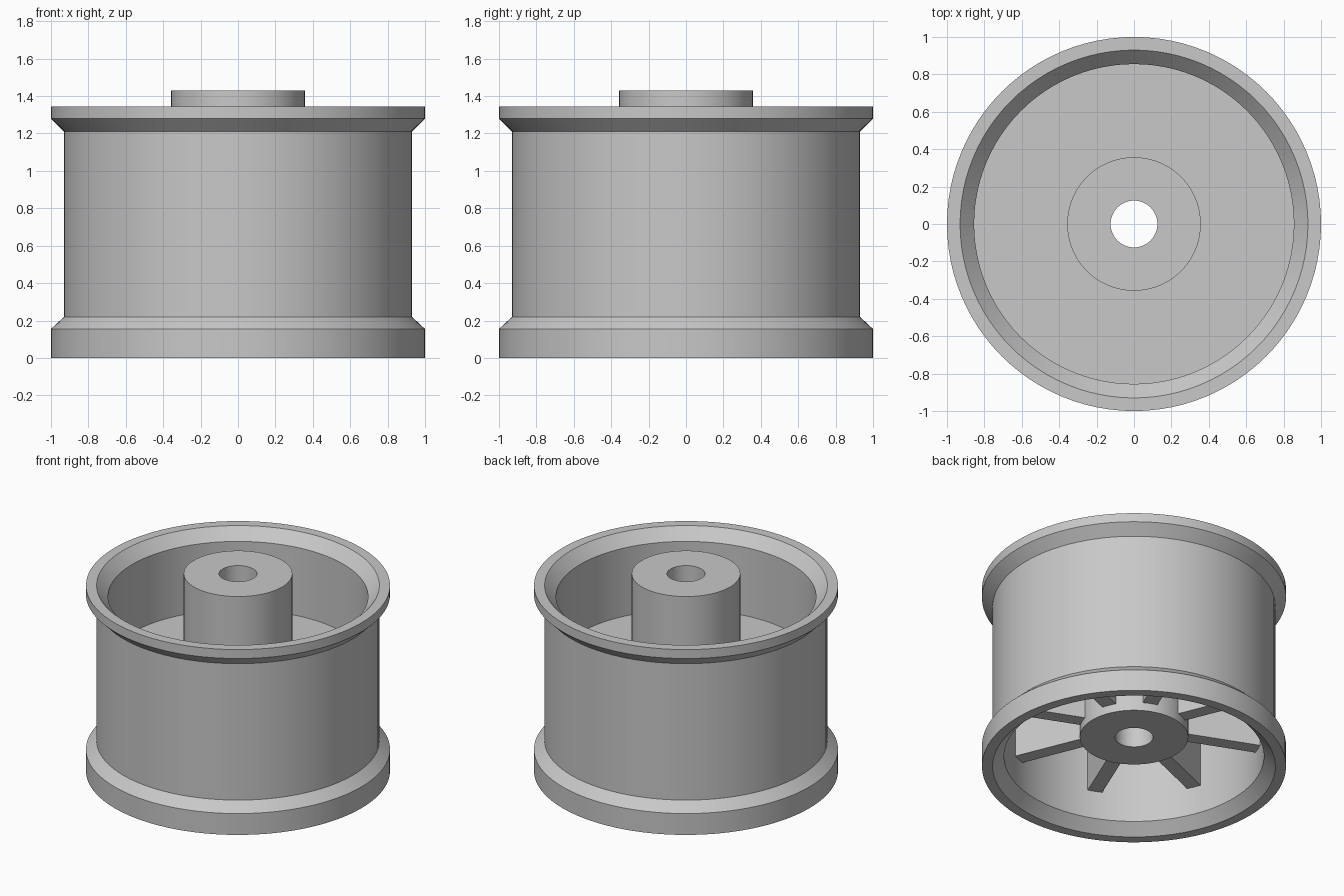
import bpy
import bmesh
import math
from mathutils import Matrix, Vector

SEGMENTS = 96

cube = bpy.data.objects.get("Cube")
if cube:
    bpy.data.objects.remove(cube, do_unlink=True)

grey = bpy.data.materials.new("plain_grey")
grey.use_nodes = True
colour = (0.58, 0.58, 0.58, 1)
grey.diffuse_color = colour
grey.node_tree.nodes["Principled BSDF"].inputs["Base Color"].default_value = colour


def add_object(name, bm):
    bmesh.ops.recalc_face_normals(bm, faces=bm.faces)
    mesh = bpy.data.meshes.new(name)
    bm.to_mesh(mesh)
    bm.free()
    mesh.materials.append(grey)
    obj = bpy.data.objects.new(name, mesh)
    bpy.context.collection.objects.link(obj)
    return obj


def lathe(name, profile):
    """Spin a closed (radius, height) outline around z."""
    bm = bmesh.new()
    verts = [bm.verts.new((r, 0, z)) for r, z in profile]
    edges = [bm.edges.new((a, b)) for a, b in zip(verts, verts[1:] + verts[:1])]
    bmesh.ops.spin(bm, geom=verts + edges, cent=(0, 0, 0), axis=(0, 0, 1),
                   angle=math.tau, steps=SEGMENTS, use_merge=True)
    bmesh.ops.remove_doubles(bm, verts=bm.verts, dist=1e-5)
    obj = add_object(name, bm)
    bpy.ops.object.select_all(action="DESELECT")
    obj.select_set(True)
    bpy.context.view_layer.objects.active = obj
    bpy.ops.object.shade_smooth_by_angle(angle=math.radians(30))
    return obj


# Barrel with a flared flange at both ends
lathe("rim_barrel", [
    (0.93, 0), (1, 0), (1, 0.155), (0.93, 0.22),
    (0.93, 1.21), (1, 1.28), (1, 1.345), (0.93, 1.345),
    (0.855, 1.265), (0.855, 0.075)])

# Solid web joining the barrel to the hub
lathe("web_disc", [(0.3, 0.7), (0.88, 0.7), (0.88, 0.77), (0.3, 0.77)])

# Hub tube with the axle bore
lathe("hub", [(0.125, 0.22), (0.357, 0.22), (0.357, 1.43), (0.125, 1.43)])

# Eight radial ribs under the web
bm = bmesh.new()
inner, outer, bottom, top = 0.3, 0.88, 0.28, 0.72
size = Vector((outer - inner, 0.1, top - bottom))
centre = Vector(((inner + outer) / 2, 0, (bottom + top) / 2))
for i in range(8):
    turn = Matrix.Rotation(math.tau * (i + 0.5) / 8, 4, "Z")
    place = turn @ Matrix.Translation(centre) @ Matrix.Diagonal(size.to_4d())
    bmesh.ops.create_cube(bm, size=1, matrix=place)
add_object("web_ribs", bm)
